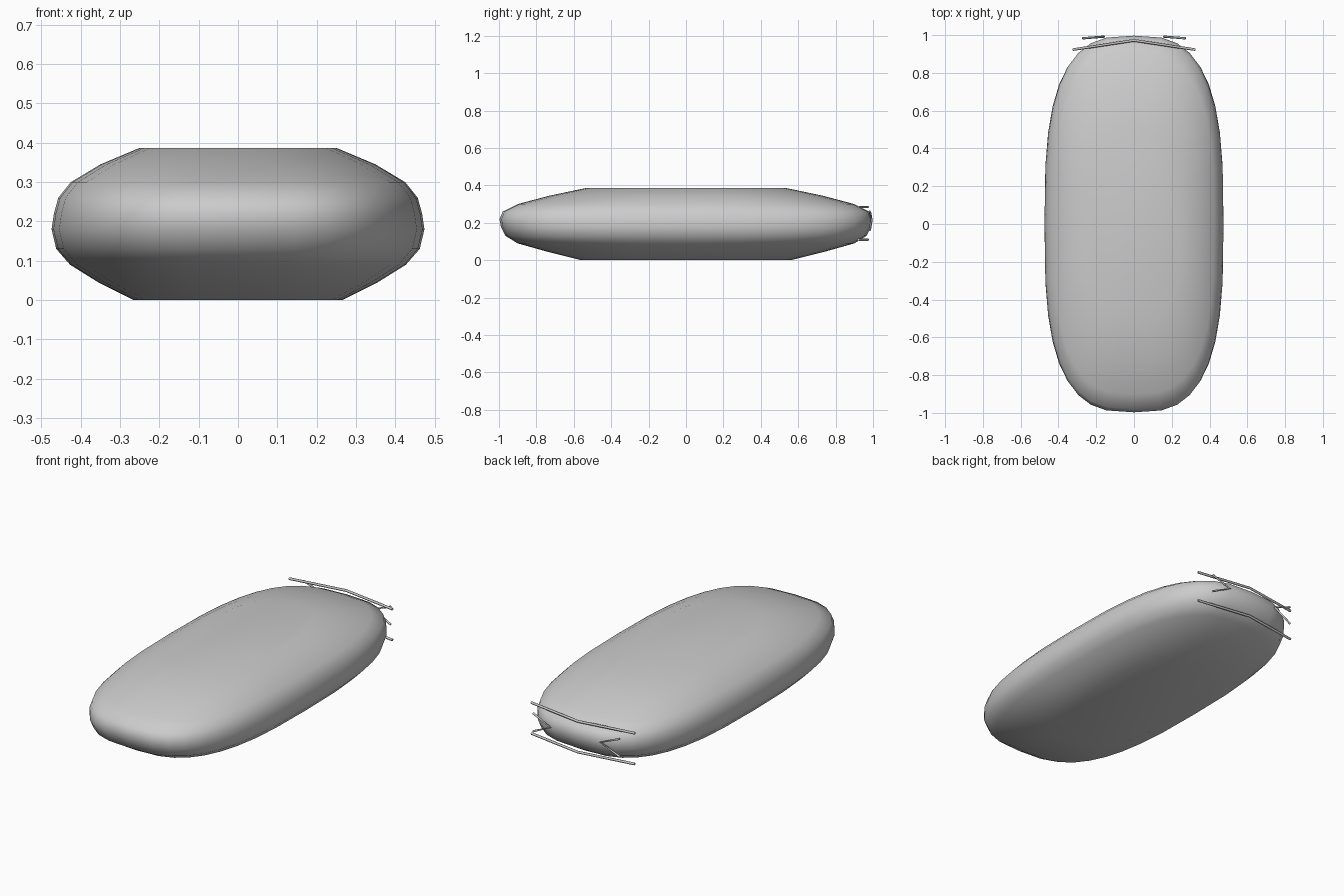
import bpy, bmesh, math

if "Cube" in bpy.data.objects:
    bpy.data.objects.remove(bpy.data.objects["Cube"])

SIDES = 36


def ring(bm, z, a, b, n):
    """Superellipse outline at height z with half-width a and half-length b."""
    verts = []
    for i in range(SIDES):
        t = 2 * math.pi * i / SIDES
        c, s = math.cos(t), math.sin(t)
        x = a * math.copysign(abs(c) ** (2 / n), c)
        y = b * math.copysign(abs(s) ** (2 / n), s)
        verts.append(bm.verts.new((x, y, z)))
    return verts


# Pillow body: stacked outlines (height, half-width, half-length, squareness)
layers = [
    (0.0, 0.265, 0.56, 2.5),
    (0.045, 0.355, 0.74, 2.7),
    (0.09, 0.427, 0.90, 2.9),
    (0.13, 0.462, 0.965, 3.0),
    (0.18, 0.474, 0.99, 3.0),
    (0.22, 0.468, 0.997, 3.0),
    (0.26, 0.457, 0.98, 3.0),
    (0.30, 0.425, 0.90, 2.9),
    (0.345, 0.35, 0.73, 2.7),
    (0.387, 0.25, 0.53, 2.5),
]
bm = bmesh.new()
rings = [ring(bm, *layer) for layer in layers]
for low, high in zip(rings, rings[1:]):
    for i in range(SIDES):
        j = (i + 1) % SIDES
        bm.faces.new((low[i], low[j], high[j], high[i]))
bm.faces.new(rings[0][::-1])
bm.faces.new(rings[-1])
for f in bm.faces:
    f.smooth = True
mesh = bpy.data.meshes.new("pillow_body")
bm.to_mesh(mesh)
bm.free()
bpy.context.collection.objects.link(bpy.data.objects.new("pillow_body", mesh))


# Thin bent rods on the back end
def rod(name, points, radius=0.007):
    curve = bpy.data.curves.new(name, 'CURVE')
    curve.dimensions = '3D'
    curve.bevel_depth = radius
    curve.bevel_resolution = 1
    curve.use_fill_caps = True
    spline = curve.splines.new('POLY')
    spline.points.add(len(points) - 1)
    for p, co in zip(spline.points, points):
        p.co = (*co, 1)
    bpy.context.collection.objects.link(bpy.data.objects.new(name, curve))


for name, z in (("upper_long_rod", 0.285), ("lower_long_rod", 0.11)):
    rod(name, [(-0.325, 0.923, z), (0, 0.972, z), (0.325, 0.923, z)])

for name, s in (("left_chevron", -1), ("right_chevron", 1)):
    rod(name, [(s * 0.272, 0.983, 0.262), (s * 0.158, 0.992, 0.215),
               (s * 0.272, 0.983, 0.16)], 0.006)
